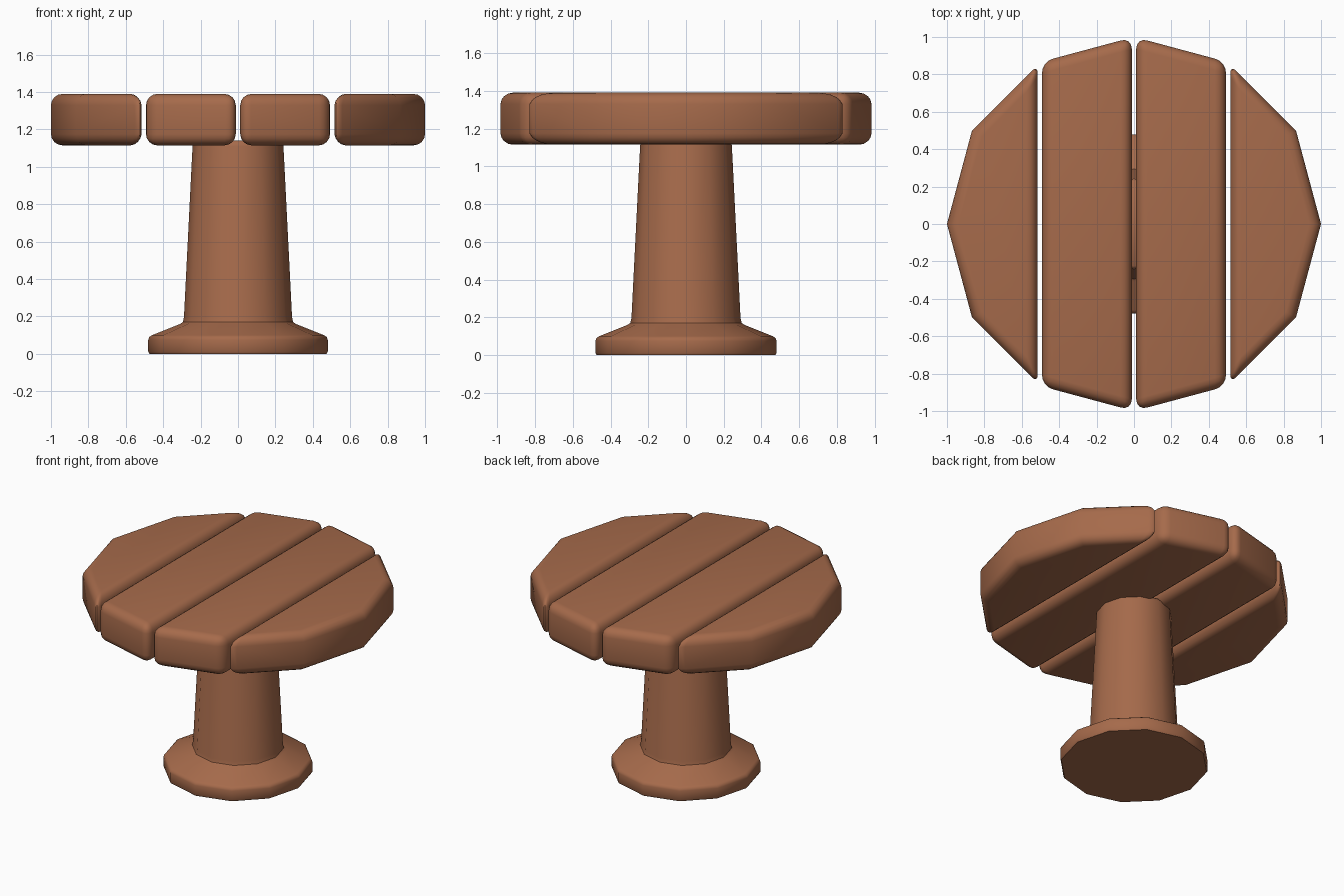
import bpy, bmesh
from math import radians, cos, sin, pi

if "Cube" in bpy.data.objects:
    bpy.data.objects.remove(bpy.data.objects["Cube"])

wood = bpy.data.materials.new("wood")
wood.diffuse_color = (0.38, 0.145, 0.07, 1)
wood.use_nodes = True
wood.node_tree.nodes["Principled BSDF"].inputs["Base Color"].default_value = wood.diffuse_color


def finish(name, bm, bevel=0):
    """Turn a bmesh into a named, shaded wooden object."""
    bmesh.ops.recalc_face_normals(bm, faces=bm.faces)
    mesh = bpy.data.meshes.new(name)
    bm.to_mesh(mesh)
    bm.free()
    mesh.materials.append(wood)
    obj = bpy.data.objects.new(name, mesh)
    bpy.context.collection.objects.link(obj)
    bpy.ops.object.select_all(action='DESELECT')
    obj.select_set(True)
    bpy.context.view_layer.objects.active = obj
    if bevel:
        mod = obj.modifiers.new("rounded_edges", 'BEVEL')
        mod.width = bevel
        mod.segments = 4
        mod.limit_method = 'ANGLE'
        mod.angle_limit = radians(35)
        bpy.ops.object.modifier_apply(modifier=mod.name)
    bpy.ops.object.shade_smooth_by_angle(angle=radians(42))
    return obj


def plank(name, outline, z0=1.115, z1=1.39):
    """Extrude a plan outline into a board with rounded edges."""
    bm = bmesh.new()
    face = bm.faces.new([bm.verts.new((x, y, z0)) for x, y in outline])
    top = bmesh.ops.extrude_face_region(bm, geom=[face])["geom"]
    verts = [g for g in top if isinstance(g, bmesh.types.BMVert)]
    bmesh.ops.translate(bm, vec=(0, 0, z1 - z0), verts=verts)
    return finish(name, bm, 0.06)


# Tabletop: a 12-sided disc cut into four planks
s, c = sin(pi / 6), cos(pi / 6)
inner = [(0.012, 0.997), (0.492, 0.868)]
outer = [(0.515, 0.851), (c, s), (1, 0), (c, -s), (0.515, -0.851)]
inner += [(x, -y) for x, y in reversed(inner)]
for side, sx in (("left", -1), ("right", 1)):
    plank(f"inner_plank_{side}", [(x * sx, y) for x, y in inner])
    plank(f"outer_plank_{side}", [(x * sx, y) for x, y in outer])

# Pedestal: 12-sided lathe with a flared foot
profile = [(0.473, 0), (0.48, 0.012), (0.48, 0.075), (0.475, 0.09),
           (0.46, 0.1), (0.31, 0.16), (0.295, 0.17), (0.289, 0.195),
           (0.243, 1.11), (0.238, 1.13), (0.225, 1.14)]
bm = bmesh.new()
rings = [[bm.verts.new((r * cos(i * pi / 6), r * sin(i * pi / 6), z))
          for i in range(12)] for r, z in profile]
for a, b in zip(rings, rings[1:]):
    for i in range(12):
        j = (i + 1) % 12
        bm.faces.new((a[i], a[j], b[j], b[i]))
bm.faces.new(rings[0][::-1])
bm.faces.new(rings[-1])
finish("pedestal", bm)
